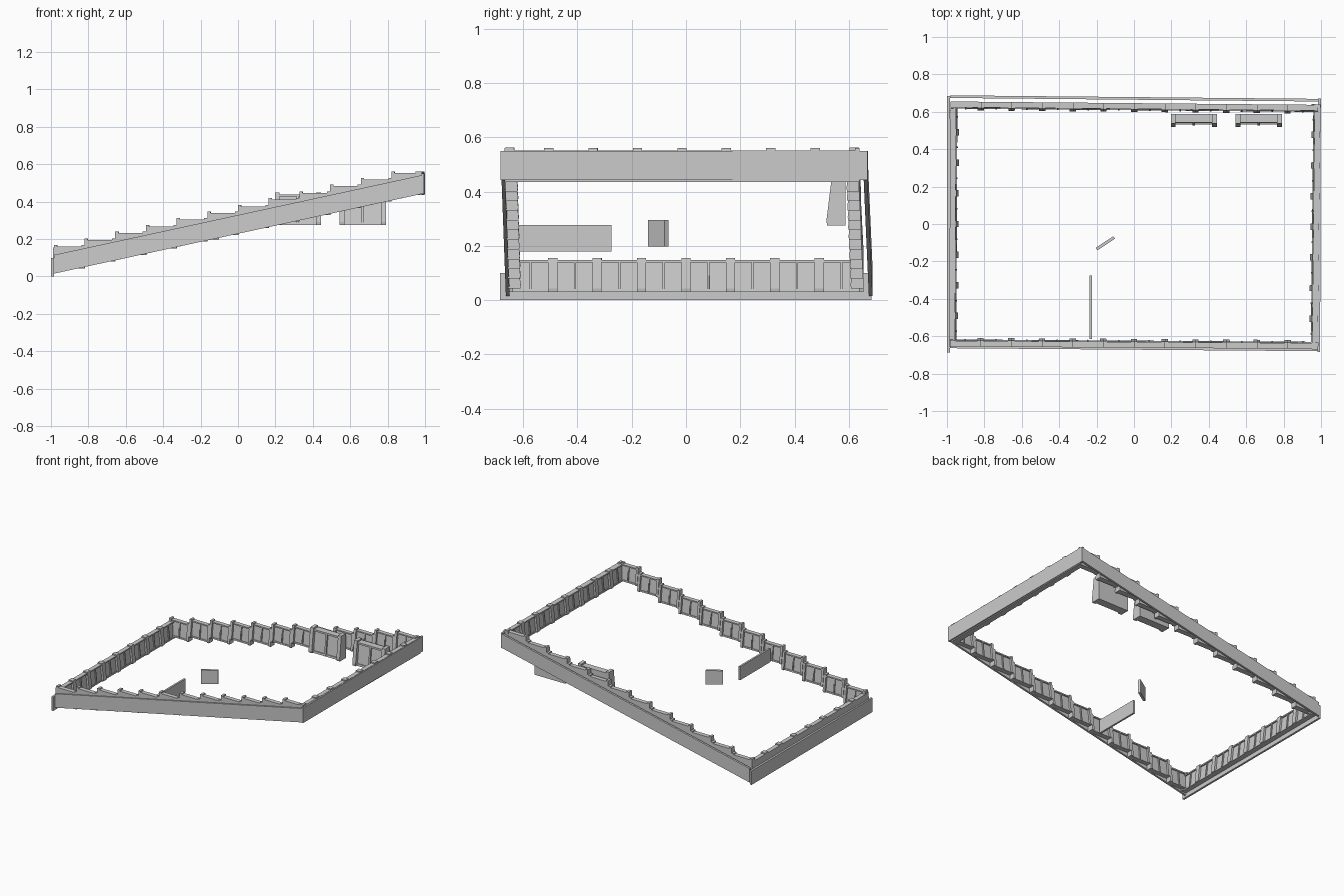
import bpy
import bmesh
import math
from mathutils import Vector

cube = bpy.data.objects.get("Cube")
if cube:
    bpy.data.objects.remove(cube, do_unlink=True)

# Single material
grey = bpy.data.materials.new("plain_grey")
grey.use_nodes = True
COLOUR = (0.6, 0.6, 0.6, 1)
grey.diffuse_color = COLOUR
grey.node_tree.nodes["Principled BSDF"].inputs["Base Color"].default_value = COLOUR

WIDTH, HEIGHT = 0.164, 0.117


def prism(bm, x0, x1, profile):
    """Extrude a closed (y, z) profile along x."""
    ends = [[bm.verts.new((x, y, z)) for y, z in profile] for x in (x0, x1)]
    bm.faces.new(ends[0])
    bm.faces.new(ends[1][::-1])
    n = len(profile)
    for i in range(n):
        j = (i + 1) % n
        bm.faces.new((ends[0][i], ends[1][i], ends[1][j], ends[0][j]))


def slab(z0, z1, y0, y1):
    """Profile with a flat back, y0 deep at the bottom and y1 at the top."""
    return [(0, z0), (y0, z0), (y1, z1), (0, z1)]


def finish(bm, name):
    bmesh.ops.recalc_face_normals(bm, faces=bm.faces)
    mesh = bpy.data.meshes.new(name)
    bm.to_mesh(mesh)
    bm.free()
    mesh.materials.append(grey)
    return mesh


def add(name, mesh):
    obj = bpy.data.objects.new(name, mesh)
    bpy.context.collection.objects.link(obj)
    return obj


def panel_mesh():
    bm = bmesh.new()
    # Sloping infill, cap rail, foot rail
    prism(bm, 0.004, WIDTH - 0.004, slab(0.004, HEIGHT - 0.008, 0.033, 0.022))
    prism(bm, 0, WIDTH, slab(HEIGHT - 0.009, HEIGHT, 0.031, 0.031))
    prism(bm, 0.004, WIDTH - 0.004, slab(0, 0.01, 0.038, 0.037))
    # End posts rising above the cap
    for x in (0, WIDTH - 0.017):
        foot = [(0, 0), (0.045, 0), (0.047, 0.012), (0.034, HEIGHT + 0.008), (0, HEIGHT + 0.008)]
        prism(bm, x, x + 0.017, foot)
    # Middle batten
    mid = WIDTH / 2
    prism(bm, mid - 0.004, mid + 0.004, slab(0.004, HEIGHT - 0.004, 0.041, 0.029))
    return finish(bm, "panel")


PANEL = panel_mesh()


def row(name, start, end, count, z0, z1):
    """Level panels stepping along a line, facing its left side."""
    start, end = Vector(start), Vector(end)
    step = (end - start) / count
    for i in range(count):
        obj = add(f"{name}_panel_{i + 1}", PANEL)
        p = start + step * i
        obj.location = (p.x, p.y, z0 + (z1 - z0) * i / max(count - 1, 1))
        obj.rotation_euler.z = math.atan2(step.y, step.x)
        obj.scale.x = step.length / WIDTH


def board(name, a, b, height, thick):
    """Upright board between two bottom points, thickened to both sides."""
    a, b = Vector(a), Vector(b)
    side = Vector((a.y - b.y, b.x - a.x, 0)).normalized() * thick / 2
    up = Vector((0, 0, height))
    bm = bmesh.new()
    rings = [[bm.verts.new(p + o) for o in (-side, side, side + up, up - side)] for p in (a, b)]
    bm.faces.new(rings[0])
    bm.faces.new(rings[1][::-1])
    for i in range(4):
        j = (i + 1) % 4
        bm.faces.new((rings[0][i], rings[1][i], rings[1][j], rings[0][j]))
    add(name, finish(bm, name))


# Stepped panel rows on all four sides
row("front", (-0.985, -0.655), (0.985, -0.668), 12, 0.043, 0.437)
row("left", (0.983, -0.67), (0.997, 0.64), 8, 0.435, 0.435)
row("back", (0.985, 0.637), (-0.982, 0.655), 12, 0.437, 0.043)
row("right", (-0.982, 0.655), (-0.988, -0.655), 8, 0.03, 0.03)

# Outer boards
board("front_board", (-0.985, -0.657, 0.015), (0.99, -0.673, 0.443), 0.1, 0.014)
board("back_board", (-0.985, 0.681, 0.015), (0.99, 0.662, 0.443), 0.1, 0.014)
board("left_board", (0.988, -0.684, 0.442), (0.992, 0.67, 0.442), 0.108, 0.014)
board("right_board", (-0.992, -0.686, 0), (-0.992, 0.684, 0), 0.1, 0.014)

# Free-standing inner boards
board("divider", (-0.231, -0.615, 0.18), (-0.231, -0.275, 0.18), 0.097, 0.013)
board("small_plate", (-0.2, -0.134, 0.197), (-0.106, -0.072, 0.197), 0.098, 0.016)

# Larger panels in front of the back row
for i, x in enumerate((0.443, 0.79)):
    big = add(f"large_panel_{i + 1}", PANEL)
    big.location = (x, 0.588, 0.275)
    big.rotation_euler.z = math.pi
    big.scale = (1.5, 1.5, 1.4)
